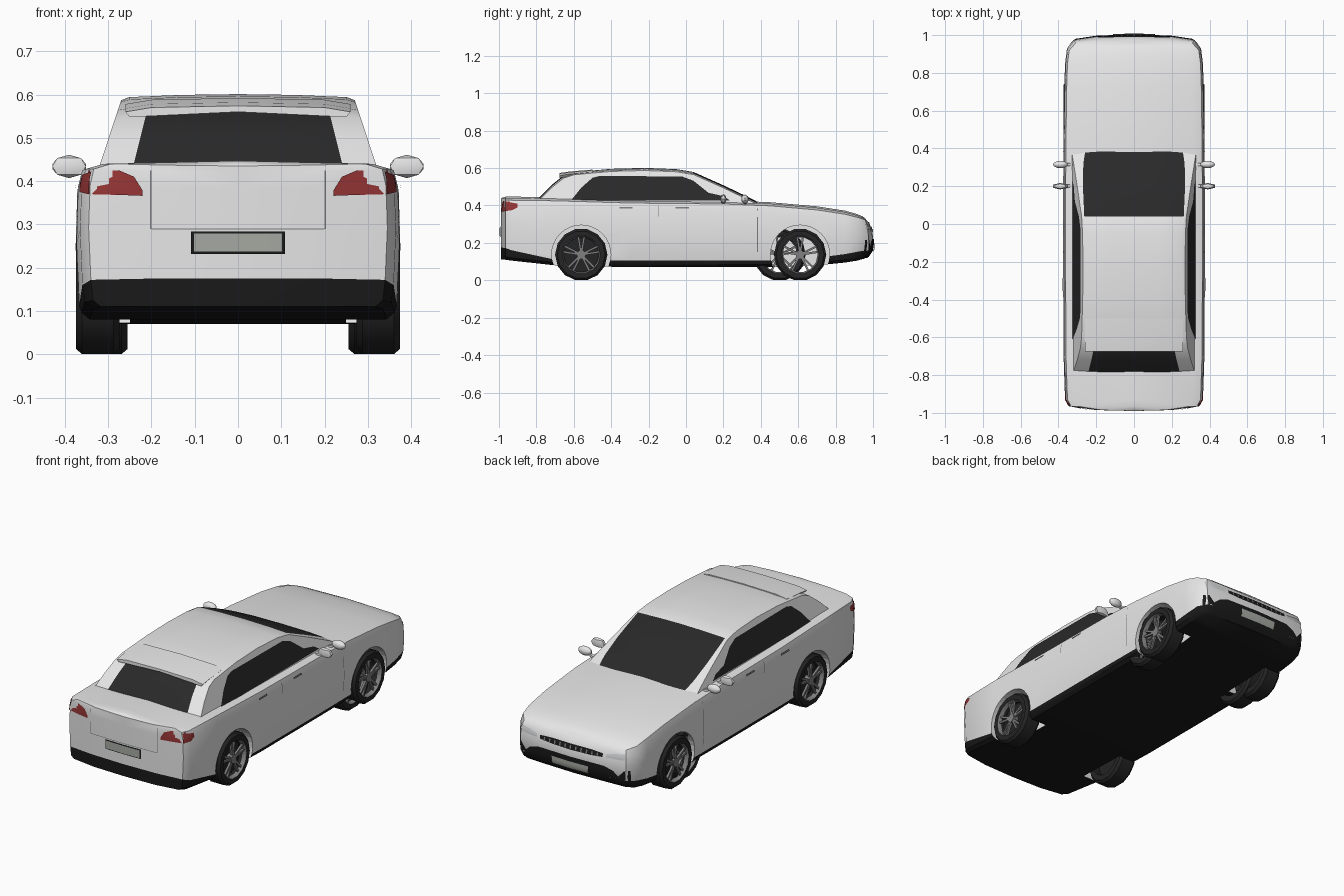
import bpy, bmesh, math
from mathutils import Vector, Matrix
from mathutils.bvhtree import BVHTree

if "Cube" in bpy.data.objects:
    bpy.data.objects.remove(bpy.data.objects["Cube"])


def material(name, r, g, b):
    m = bpy.data.materials.new(name)
    m.use_nodes = True
    m.diffuse_color = (r, g, b, 1)
    m.node_tree.nodes["Principled BSDF"].inputs["Base Color"].default_value = (r, g, b, 1)
    return m


WHITE = material("white paint", .8, .8, .8)
BLACK = material("black trim", .01, .01, .01)
GLASS = material("dark glass", .022, .022, .022)
RUBBER = material("tyre rubber", .018, .018, .018)
RED = material("tail light red", .3, .035, .035)
PLATE = material("plate grey", .38, .4, .36)
RIM = material("rim grey", .22, .22, .22)
SEAM = material("seam grey", .2, .2, .2)
LAMP = material("headlight grey", .62, .63, .64)


def finish(name, bm, mats, angle=35):
    me = bpy.data.meshes.new(name)
    bm.to_mesh(me)
    bm.free()
    ob = bpy.data.objects.new(name, me)
    bpy.context.collection.objects.link(ob)
    for m in mats:
        me.materials.append(m)
    bpy.ops.object.select_all(action="DESELECT")
    ob.select_set(True)
    bpy.context.view_layer.objects.active = ob
    if angle:
        bpy.ops.object.shade_smooth_by_angle(angle=math.radians(angle))
    return ob


def loft(rings, rule, cap=False):
    """Skin half rings (x >= 0, starting and ending on the centre plane) on both sides."""
    bm = bmesh.new()
    for side in (1, -1):
        rows = [[bm.verts.new((side * x, y, z)) for x, y, z in r] for r in rings]
        for i in range(len(rows) - 1):
            for j in range(len(rows[0]) - 1):
                f = bm.faces.new((rows[i][j], rows[i][j + 1], rows[i + 1][j + 1], rows[i + 1][j]))
                f.material_index = rule(i, j)
        if cap:
            bm.faces.new(rows[0])
            bm.faces.new(rows[-1])
    bmesh.ops.remove_doubles(bm, verts=bm.verts, dist=.0005)
    bmesh.ops.recalc_face_normals(bm, faces=bm.faces)
    return bm


# Lower body: y, half width, floor, sill and deck heights
stations = [
    (-.99, 0, .11, .175, .435), (-.985, .2, .11, .175, .437), (-.965, .345, .11, .172, .44),
    (-.93, .365, .105, .16, .44), (-.7, .373, .08, .11, .437), (-.3, .375, .07, .105, .425),
    (.2, .375, .07, .105, .42), (.45, .373, .07, .105, .41), (.7, .37, .08, .12, .388),
    (.85, .365, .095, .14, .365), (.93, .355, .105, .155, .348), (.975, .32, .115, .16, .335),
    (.993, .2, .12, .165, .325), (1, 0, .12, .165, .32)]
rings = []
for y, w, zb, zs, zt in stations:
    zm = zs + .45 * (zt - zs)
    half = [(0, zb, .03), (.92, zb, .03), (.97, zb + .015, .02), (.985, zs, 0), (1, zm, 0),
            (.99, zt - .05, .006), (.965, zt - .012, .02), (.85, zt, .035), (0, zt + .02 * w, .035)]
    k = max(0, (y - .85) / .15)
    rings.append([(f * w, y - pull * k, z) for f, z, pull in half])
body = finish("body", loft(rings, lambda i, j: int(j < 3)), [WHITE, BLACK])

# Wheel arches cut out of the body
WHEEL_Z, FRONT_Y, REAR_Y = .137, .61, -.56
SPIN = Matrix.Rotation(math.pi / 2, 4, "Y")
bm = bmesh.new()
for y in (FRONT_Y, REAR_Y):
    for s in (1, -1):
        bmesh.ops.create_cone(bm, cap_ends=True, segments=32, radius1=.158, radius2=.158, depth=.26,
                              matrix=Matrix.Translation((s * .38, y, WHEEL_Z)) @ SPIN)
cutter = finish("arch_cutter", bm, [WHITE], 0)
cutter.hide_render = True
mod = body.modifiers.new("arches", "BOOLEAN")
mod.operation, mod.object, mod.solver = "DIFFERENCE", cutter, "EXACT"
bpy.ops.object.select_all(action="DESELECT")
body.select_set(True)
bpy.context.view_layer.objects.active = body
bpy.ops.object.modifier_apply(modifier=mod.name)
bpy.data.objects.remove(cutter)
skin = BVHTree.FromObject(body, bpy.context.evaluated_depsgraph_get())


# Cabin: y, roof height, glass share of the width
def cabin_w(z):
    return .325 - (z - .42) * .33


cabin = [(-.79, .437, .75), (-.72, .508, .75), (-.655, .56, .75), (-.6, .578, .85), (-.4, .596, .92),
         (-.22, .601, .93), (-.05, .594, .94), (.04, .579, .95), (.2, .508, .9), (.32, .451, .84),
         (.41, .405, .76)]
rings = []
for y, z, g in cabin:
    edge = z - .014
    w = cabin_w(edge)
    rings.append([(0, y, .39), (cabin_w(.39), y, .39), (w, y, edge), (w * g, y, z - .007),
                  (w * .5, y, z - .002), (0, y, z)])
finish("cabin", loft(rings, lambda i, j: int(j > 2 and (i < 2 or i > 6)), cap=True), [WHITE, GLASS])

# Roof lip over the rear window
lip = [[(0, y, z - .014), (.25, y, z - .026), (.26, y, z - .014), (.2, y, z - .004), (0, y, z)]
       for y, z in ((-.675, .574), (-.62, .582), (-.5, .592))]
finish("roof_lip", loft(lip, lambda i, j: 0, cap=True), [WHITE])

# Side windows lying on the sloping cabin sides
outline = [(-.615, .427), (-.56, .495), (-.5, .548), (-.46, .558), (-.02, .555), (.04, .532),
           (.12, .468), (.2, .45), (.235, .427)]
for s, label in ((1, "left"), (-1, "right")):
    bm = bmesh.new()
    vs = [bm.verts.new((s * (cabin_w(z) + .004), y, z)) for y, z in outline]
    f = bm.faces.new(vs if s < 0 else vs[::-1])
    f.normal_update()
    if f.normal.x * s < 0:
        f.normal_flip()
    finish(label + "_side_window", bm, [GLASS], 0)


def panel(name, cols, mat, axis, s, lift=.004, rows=3):
    """Thin plate laid on the body; cols are (across, low, high)."""
    out = Vector((s, 0, 0)) if axis == "x" else Vector((0, s, 0))
    bm = bmesh.new()
    grid = []
    for u, lo, hi in cols:
        line = []
        for k in range(rows + 1):
            z = lo + (hi - lo) * k / rows
            start = Vector((s * 2, u, z)) if axis == "x" else Vector((u, s * 2, z))
            hit = skin.ray_cast(start, -out)[0] or skin.find_nearest(start)[0]
            line.append(bm.verts.new(hit + out * lift))
        grid.append(line)
    for a, b in zip(grid, grid[1:]):
        for k in range(rows):
            f = bm.faces.new((a[k], b[k], b[k + 1], a[k + 1]))
            f.normal_update()
            if f.normal.dot(out) < 0:
                f.normal_flip()
    return finish(name, bm, [mat])


def mirrored(cols):
    return [(-u, a, b) for u, a, b in reversed(cols)] + cols


# Tail: plate, boot seams
panel("rear_plate_frame", mirrored([(.002, .232, .284), (.108, .232, .284)]), BLACK, "y", -1, .005)
panel("rear_plate", mirrored([(.002, .237, .279), (.102, .237, .279)]), PLATE, "y", -1, .008)
panel("boot_seam", mirrored([(.002, .288, .291), (.2, .288, .291)]), SEAM, "y", -1, .003)

# Nose: intake, plate, grille
panel("lower_intake", mirrored([(.002, .125, .222), (.12, .125, .222), (.2, .125, .222), (.25, .125, .205),
                                (.28, .125, .18), (.31, .125, .215), (.335, .125, .215)]), BLACK, "y", 1)
panel("front_plate", mirrored([(.002, .155, .198), (.11, .155, .198)]), PLATE, "y", 1, .009)
panel("grille", mirrored([(.002, .258, .288), (.12, .26, .288), (.19, .266, .284)]), BLACK, "y", 1)
for k in range(-5, 6):
    x = k * .032
    panel("grille_bar", [(x - .004, .264, .282), (x + .004, .264, .282)], SEAM, "y", 1, .008, 1)

for s, label in ((1, "left"), (-1, "right")):
    # Lamps
    panel(label + "_tail_light", [(s * u, a, b) for u, a, b in
          ((.22, .366, .378), (.24, .367, .41), (.275, .368, .425), (.345, .37, .425), (.357, .373, .422))],
          RED, "y", -1)
    panel(label + "_tail_light_side", [(-.964, .37, .422), (-.93, .375, .415), (-.9, .39, .41)], RED, "x", s)
    panel(label + "_headlight", [(s * u, a, b) for u, a, b in
          ((.21, .268, .285), (.26, .268, .295), (.3, .27, .3), (.325, .275, .3))], LAMP, "y", 1)
    # Seams and door handles
    panel(label + "_boot_seam", [(s * .2, .29, .425), (s * .203, .29, .425)], SEAM, "y", -1, .003)
    for y, lo, hi in ((.38, .15, .385), (-.15, .34, .4)):
        panel(label + "_door_seam", [(y, lo, hi), (y + .004, lo, hi)], SEAM, "x", s, .002)
    for y in (-.32, -.02):
        panel(label + "_door_handle", [(y - .035, .383, .392), (y + .035, .383, .392)], SEAM, "x", s, .008)
    # Paired door mirrors on short stalks
    for y, cuts, size in ((.315, 12, (.04, .02, .024)), (.2, 6, (.045, .017, .027))):
        bm = bmesh.new()
        bmesh.ops.create_uvsphere(bm, u_segments=cuts, v_segments=cuts // 2 + 1, radius=1,
                                  matrix=Matrix.Translation((s * .39, y, .434)) @ Matrix.Diagonal((*size, 1)))
        bmesh.ops.create_cube(bm, size=1, matrix=Matrix.Translation((s * .35, y, .418))
                              @ Matrix.Rotation(-s * .4, 4, "Y") @ Matrix.Diagonal((.06, .016, .012, 1)))
        finish(label + "_mirror", bm, [WHITE])


# Wheels: turned tyre and rim, spokes, hub and an optional brake disc
def wheel(name, x, y, s, disc):
    bm = bmesh.new()
    place = Matrix.Translation((x, y, WHEEL_Z))
    profile = [(.098, -.05), (.128, -.05), (.14, -.036), (.14, .036), (.128, .05), (.102, .05), (.094, .03)]
    n = 14
    loops = [[bm.verts.new(place @ Vector((s * d, r * math.sin(a), -r * math.cos(a)))) for r, d in profile]
             for a in (math.tau * (i + .5) / n for i in range(n))]
    for i in range(n):
        a, b = loops[i], loops[(i + 1) % n]
        for j in range(len(profile)):
            k = (j + 1) % len(profile)
            bm.faces.new((a[j], a[k], b[k], b[j])).material_index = int(j == 5)
    count = len(bm.faces)
    for i in range(5):
        for side in (-.16, .16):
            bmesh.ops.create_cube(bm, size=1, matrix=place @ Matrix.Rotation(math.tau * i / 5 + side, 4, "X")
                                  @ Matrix.Translation((s * .034, 0, .056)) @ Matrix.Diagonal((.012, .011, .084, 1)))
    bmesh.ops.create_cone(bm, cap_ends=True, segments=12, radius1=.024, radius2=.024, depth=.03,
                          matrix=place @ Matrix.Translation((s * .028, 0, 0)) @ SPIN)
    for f in list(bm.faces)[count:]:
        f.material_index = 1
    if disc:
        bmesh.ops.create_cone(bm, cap_ends=True, segments=n, radius1=.097, radius2=.097, depth=.02,
                              matrix=place @ SPIN)
    bmesh.ops.recalc_face_normals(bm, faces=bm.faces)
    finish(name, bm, [RUBBER, RIM])


for s, label in ((1, "left"), (-1, "right")):
    wheel(label + "_rear_wheel", s * .324, REAR_Y, s, True)
    wheel(label + "_front_wheel", s * .324, FRONT_Y, s, False)
    wheel(label + "_inner_wheel", s * .305, .5, s, False)
